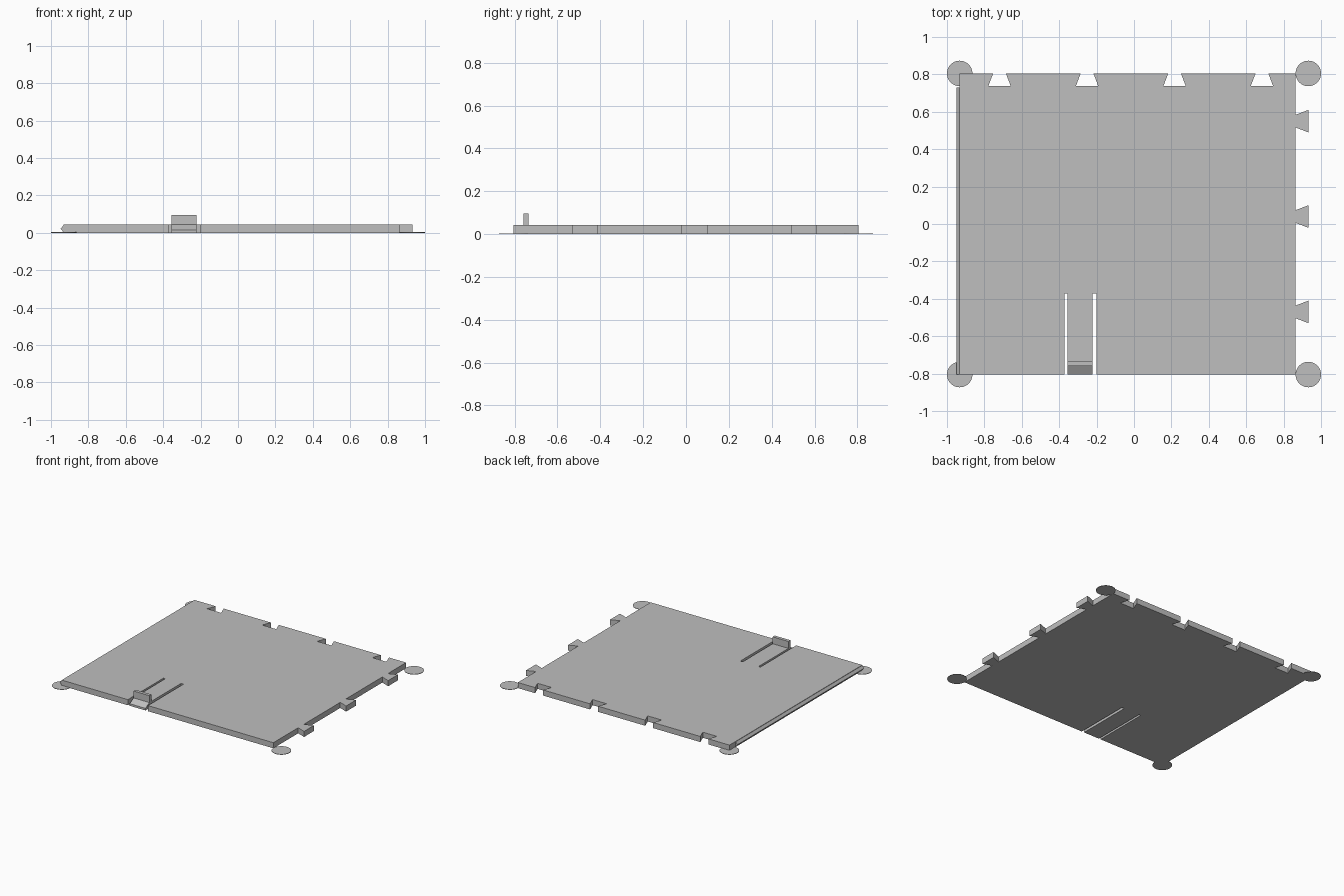
import bpy
import bmesh
from mathutils import Matrix, Vector

cube = bpy.data.objects.get("Cube")
if cube:
    bpy.data.objects.remove(cube, do_unlink=True)

GREY = 0.52
mat = bpy.data.materials.new("plain grey")
mat.use_nodes = True
mat.diffuse_color = (GREY, GREY, GREY, 1)
mat.node_tree.nodes["Principled BSDF"].inputs["Base Color"].default_value = (GREY, GREY, GREY, 1)

LEFT, RIGHT, HALF_Y, THICK = -0.933, 0.864, 0.805, 0.043
JOINT_DEPTH, NECK, WIDE = 0.068, 0.034, 0.06
TONGUE_L, TONGUE_R, SLOT_END = -0.356, -0.222, -0.372


def finish(bm, name):
    bmesh.ops.recalc_face_normals(bm, faces=bm.faces)
    mesh = bpy.data.meshes.new(name)
    bm.to_mesh(mesh)
    bm.free()
    mesh.materials.append(mat)
    obj = bpy.data.objects.new(name, mesh)
    bpy.context.collection.objects.link(obj)
    return obj


def prism(name, points, direction):
    """Extrude a closed 3D outline along a vector."""
    bm = bmesh.new()
    face = bm.faces.new([bm.verts.new(p) for p in points])
    grown = bmesh.ops.extrude_face_region(bm, geom=[face], use_keep_orig=True)
    moved = [v for v in grown["geom"] if isinstance(v, bmesh.types.BMVert)]
    bmesh.ops.translate(bm, verts=moved, vec=Vector(direction))
    return finish(bm, name)


# Plate outline, counter-clockwise: front edge with the pocket for the tongue
outline = [(LEFT, -HALF_Y), (-0.372, -HALF_Y), (-0.372, SLOT_END),
           (-0.201, SLOT_END), (-0.201, -HALF_Y), (RIGHT, -HALF_Y)]

# Dovetail tabs up the +x edge
for y in (-0.47, 0.04, 0.55):
    out = RIGHT + JOINT_DEPTH
    outline += [(RIGHT, y - NECK), (out, y - WIDE), (out, y + WIDE), (RIGHT, y + NECK)]
outline.append((RIGHT, HALF_Y))

# Dovetail notches along the back edge
for x in (0.684, 0.217, -0.251, -0.719):
    deep = HALF_Y - JOINT_DEPTH
    outline += [(x + NECK, HALF_Y), (x + WIDE, deep), (x - WIDE, deep), (x - NECK, HALF_Y)]
outline.append((LEFT, HALF_Y))
prism("panel", [(x, y, 0) for x, y in outline], (0, 0, THICK))

# Spring tongue with a bevelled tip and an upright catch
side = [(-HALF_Y, 0), (SLOT_END, 0), (SLOT_END, THICK), (-0.734, THICK),
        (-0.734, 0.096), (-0.759, 0.096), (-0.759, THICK), (-HALF_Y, 0.016)]
prism("spring_tongue", [(TONGUE_L, y, z) for y, z in side], (TONGUE_R - TONGUE_L, 0, 0))

# Pointed ridge along the -x edge
ridge = [(LEFT, 0.003), (LEFT, THICK - 0.003), (-0.948, THICK / 2)]
prism("edge_ridge", [(x, -HALF_Y, z) for x, z in ridge], (0, 0.73 + HALF_Y, 0))

# Thin round pads under the corners
PAD = 0.003
for x_name, x in (("right", -0.932), ("left", 0.932)):
    for y_name, y in (("front", -HALF_Y), ("back", HALF_Y)):
        bm = bmesh.new()
        bmesh.ops.create_cone(bm, cap_ends=True, segments=48, radius1=0.068, radius2=0.068,
                              depth=PAD, matrix=Matrix.Translation((x, y, PAD / 2)))
        finish(bm, f"corner_pad_{y_name}_{x_name}")
